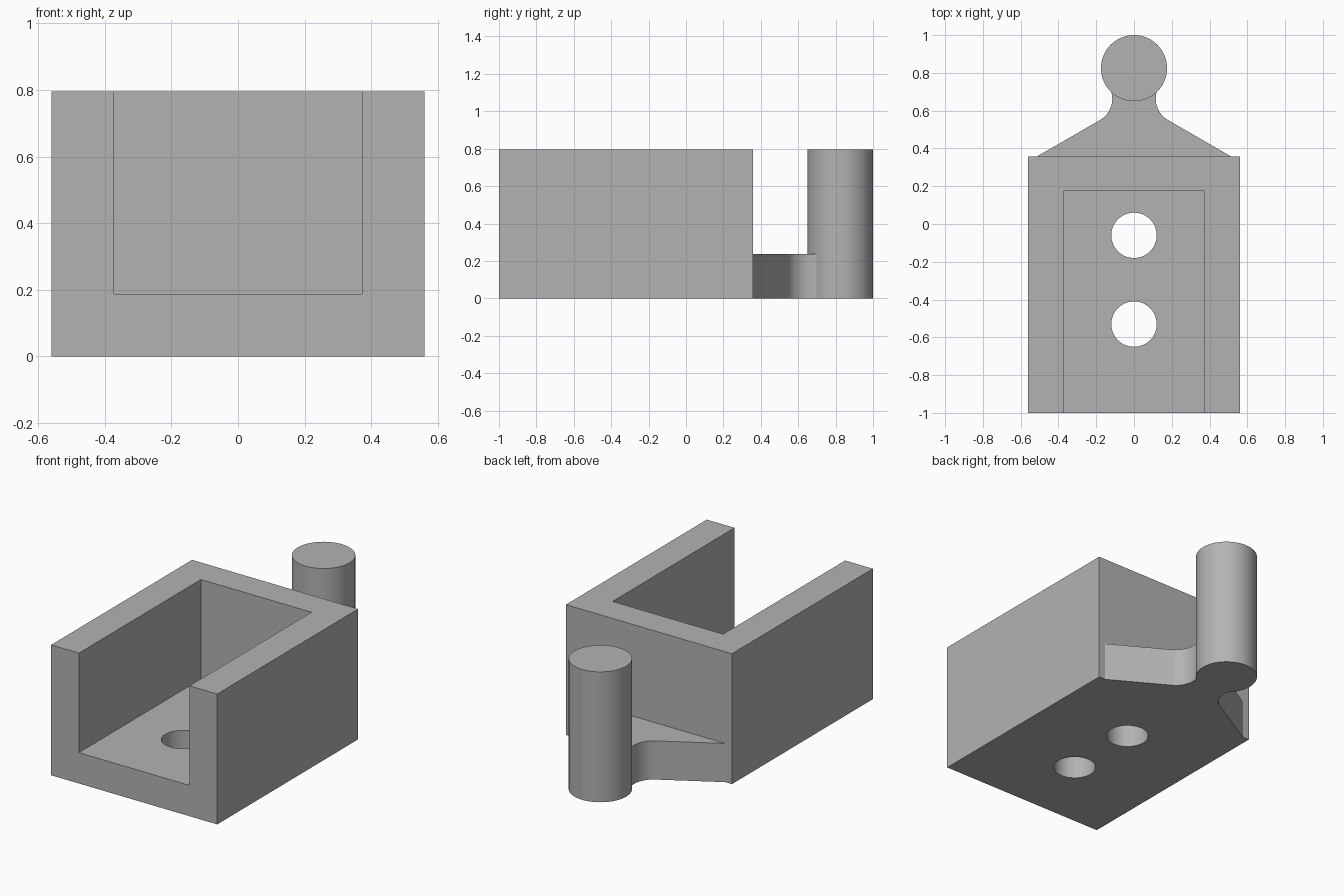
import bpy
import bmesh
from math import sin, cos, radians, atan2, pi

cube = bpy.data.objects.get("Cube")
if cube:
    bpy.data.objects.remove(cube, do_unlink=True)

grey = bpy.data.materials.new("plain grey")
grey.use_nodes = True
colour = (0.45, 0.45, 0.45, 1)
grey.diffuse_color = colour
grey.node_tree.nodes["Principled BSDF"].inputs["Base Color"].default_value = colour

HEIGHT = 0.795
HALF_WIDTH = 0.56
BACK = 0.357
POST_Y, POST_R = 0.825, 0.175


def prism(name, outline, z0, z1):
    """Extrude a counter-clockwise outline upward from z0 to z1."""
    bm = bmesh.new()
    face = bm.faces.new([bm.verts.new((x, y, z0)) for x, y in outline])
    top = bmesh.ops.extrude_face_region(bm, geom=[face])["geom"]
    for v in top:
        if isinstance(v, bmesh.types.BMVert):
            v.co.z = z1
    bmesh.ops.recalc_face_normals(bm, faces=bm.faces[:])
    mesh = bpy.data.meshes.new(name)
    bm.to_mesh(mesh)
    bm.free()
    mesh.materials.append(grey)
    obj = bpy.data.objects.new(name, mesh)
    bpy.context.collection.objects.link(obj)
    return obj


def arc(cx, cy, r, start, end, steps):
    """Points on an arc, angles in radians, both ends included."""
    angles = [start + (end - start) * i / steps for i in range(steps + 1)]
    return [(cx + r * cos(a), cy + r * sin(a)) for a in angles]


def circle(cx, cy, r, sides=64):
    return arc(cx, cy, r, 0, 2 * pi, sides)[:-1]


def rectangle(x, y0, y1):
    return [(-x, y0), (x, y0), (x, y1), (-x, y1)]


# Open-fronted channel block with two floor holes
body = prism("channel_body", rectangle(HALF_WIDTH, -1, BACK), 0, HEIGHT)
cutters = [prism("channel_cutter", rectangle(0.373, -1.2, 0.175), 0.188, 1)]
for i, y in enumerate((-0.06, -0.53)):
    cutters.append(prism(f"hole_cutter_{i + 1}", circle(0, y, 0.12), -0.1, 0.4))
for cutter in cutters:
    cutter.hide_render = True
    cutter.hide_viewport = True
    cut = body.modifiers.new(cutter.name, 'BOOLEAN')
    cut.operation = 'DIFFERENCE'
    cut.solver = 'EXACT'
    cut.object = cutter

# Bake the cuts, then drop the cutters
depsgraph = bpy.context.evaluated_depsgraph_get()
baked = bpy.data.meshes.new_from_object(body.evaluated_get(depsgraph))
body.modifiers.clear()
body.data = baked
for cutter in cutters:
    bpy.data.objects.remove(cutter, do_unlink=True)

# Tapered bracket with filleted neck, ending against the post
side = [(0.515, BACK)] + arc(0.245, 0.663, 0.13, radians(240), radians(165), 14)
end_x, end_y = side[-1]
a = atan2(end_y - POST_Y, end_x)
seat = arc(0, POST_Y, POST_R, a, -pi - a, 16)[1:-1]
mirrored = [(-x, y) for x, y in reversed(side)]
bracket = prism("bracket", side + seat + mirrored, 0, 0.236)

# Upright round post
post = prism("post", circle(0, POST_Y, POST_R), 0, HEIGHT)

bpy.ops.object.select_all(action='DESELECT')
for obj in (body, bracket, post):
    obj.select_set(True)
bpy.context.view_layer.objects.active = body
bpy.ops.object.shade_smooth_by_angle(angle=radians(25))
